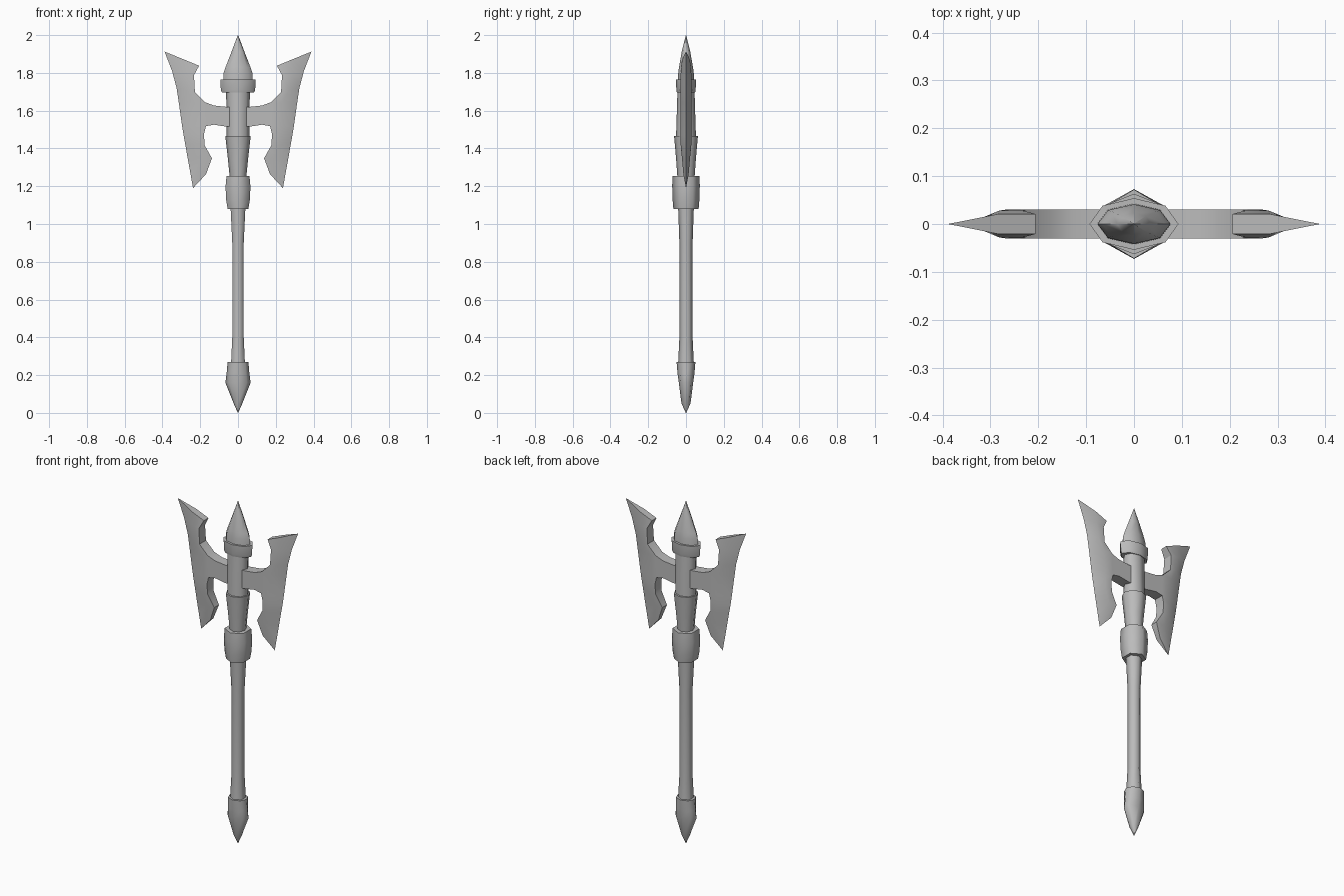
import bpy, bmesh, math

cube = bpy.data.objects.get("Cube")
if cube:
    bpy.data.objects.remove(cube)

steel = bpy.data.materials.new("grey steel")
steel.use_nodes = True
GREY = (0.5, 0.5, 0.5, 1)
steel.diffuse_color = GREY
steel.node_tree.nodes["Principled BSDF"].inputs["Base Color"].default_value = GREY


def finish(name, bm, angle):
    """Clean the mesh, make an object of it and shade it."""
    bmesh.ops.remove_doubles(bm, verts=bm.verts, dist=0.0005)
    bmesh.ops.recalc_face_normals(bm, faces=bm.faces)
    mesh = bpy.data.meshes.new(name)
    bm.to_mesh(mesh)
    bm.free()
    mesh.materials.append(steel)
    obj = bpy.data.objects.new(name, mesh)
    bpy.context.collection.objects.link(obj)
    bpy.ops.object.select_all(action='DESELECT')
    obj.select_set(True)
    bpy.context.view_layer.objects.active = obj
    bpy.ops.object.shade_smooth_by_angle(angle=math.radians(angle))
    return obj


def faceted_tube(name, sides, profile):
    """Loft of faceted rings; profile rows are (z, radius x, radius y)."""
    bm = bmesh.new()
    rings = []
    for z, rx, ry in profile:
        ring = []
        for i in range(sides):
            a = math.pi / 2 + math.tau * i / sides
            ring.append(bm.verts.new((rx * math.cos(a), ry * math.sin(a), z)))
        rings.append(ring)
    for low, high in zip(rings, rings[1:]):
        for i in range(sides):
            j = (i + 1) % sides
            bm.faces.new((low[i], low[j], high[j], high[i]))
    bm.faces.new(rings[0])
    bm.faces.new(rings[-1])
    return finish(name, bm, 65)


# Handle, from pommel to spear point
faceted_tube("pommel", 8, [(0, .001, .001), (.05, .023, .024), (.16, .067, .038),
                           (.21, .06, .045), (.27, .055, .05)])
faceted_tube("shaft", 6, [(.25, .043, .042), (.4, .035, .035), (.9, .035, .035),
                          (1.1, .046, .042)])
faceted_tube("grip_collar", 6, [(1.08, .063, .067), (1.13, .073, .071),
                                (1.2, .076, .073), (1.255, .07, .072)])
faceted_tube("upper_sleeve", 8, [(1.24, .043, .045), (1.34, .053, .052),
                                 (1.465, .067, .063)])
faceted_tube("head_core", 8, [(1.45, .06, .053), (1.58, .061, .049), (1.71, .063, .045)])
faceted_tube("crown_collar", 8, [(1.695, .084, .048), (1.71, .091, .051),
                                 (1.765, .093, .054)])
faceted_tube("spear_point", 8, [(1.75, .077, .043), (1.8, .076, .041), (1.83, .066, .037),
                                (1.91, .035, .023), (2, .001, .001)])


# Twin blades: each row is (inner x, z, half thickness, edge x, z)
BLADE_ROWS = [
    (.206, 1.838, .021, .389, 1.913), (.233, 1.788, .028, .349, 1.81),
    (.228, 1.698, .03, .325, 1.72), (.175, 1.645, .03, .313, 1.64),
    (.17, 1.518, .03, .296, 1.52), (.18, 1.475, .03, .288, 1.47),
    (.177, 1.417, .028, .279, 1.42), (.138, 1.348, .021, .265, 1.34),
    (.169, 1.264, .014, .251, 1.263), (.238, 1.19, 0, .238, 1.19),
]
# Neck sections: (x, top z, bottom z)
NECK = [(0, 1.62, 1.515), (.06, 1.62, 1.515), (.127, 1.627, 1.526), (.175, 1.645, 1.518)]


def build_blades():
    bm = bmesh.new()
    rows = []
    for ix, iz, t, ex, ez in BLADE_ROWS:
        ridge = (ix + .42 * (ex - ix), -t, iz + .42 * (ez - iz))
        rows.append([(ix, -t, iz), ridge, (ex, 0, ez)])
    quads = [(a[i], a[i + 1], b[i + 1], b[i])
             for a, b in zip(rows, rows[1:]) for i in range(2)]
    for (xa, ta, ba), (xb, tb, bb) in zip(NECK, NECK[1:]):
        # The last section lands on the inner edge of the blade
        end = .17 if xb == .175 else xb
        quads.append(((xa, -.03, ta), (xb, -.03, tb), (end, -.03, bb), (xa, -.03, ba)))
    for quad in quads:
        corners = [p for i, p in enumerate(quad) if p != quad[i - 1]]
        unique = list(dict.fromkeys(corners))
        if len(unique) > 2:
            bm.faces.new([bm.verts.new(p) for p in unique])
    bmesh.ops.remove_doubles(bm, verts=bm.verts, dist=0.0005)

    # Side walls run from the rim to the middle plane
    rim = [e for e in bm.edges if e.is_boundary
           and any(v.co.y < -.001 for v in e.verts)
           and any(v.co.x > .001 for v in e.verts)]
    walls = bmesh.ops.extrude_edge_only(bm, edges=rim)["geom"]
    for v in walls:
        if isinstance(v, bmesh.types.BMVert):
            v.co.y = 0
    bmesh.ops.remove_doubles(bm, verts=bm.verts, dist=0.0005)

    # Mirror to the back, then to the other side
    for scale in ((1, -1, 1), (-1, 1, 1)):
        copy = bmesh.ops.duplicate(bm, geom=bm.verts[:] + bm.edges[:] + bm.faces[:])
        verts = [g for g in copy["geom"] if isinstance(g, bmesh.types.BMVert)]
        bmesh.ops.scale(bm, verts=verts, vec=scale)
        bmesh.ops.remove_doubles(bm, verts=bm.verts, dist=0.0005)
    return finish("twin_blades", bm, 30)


build_blades()
